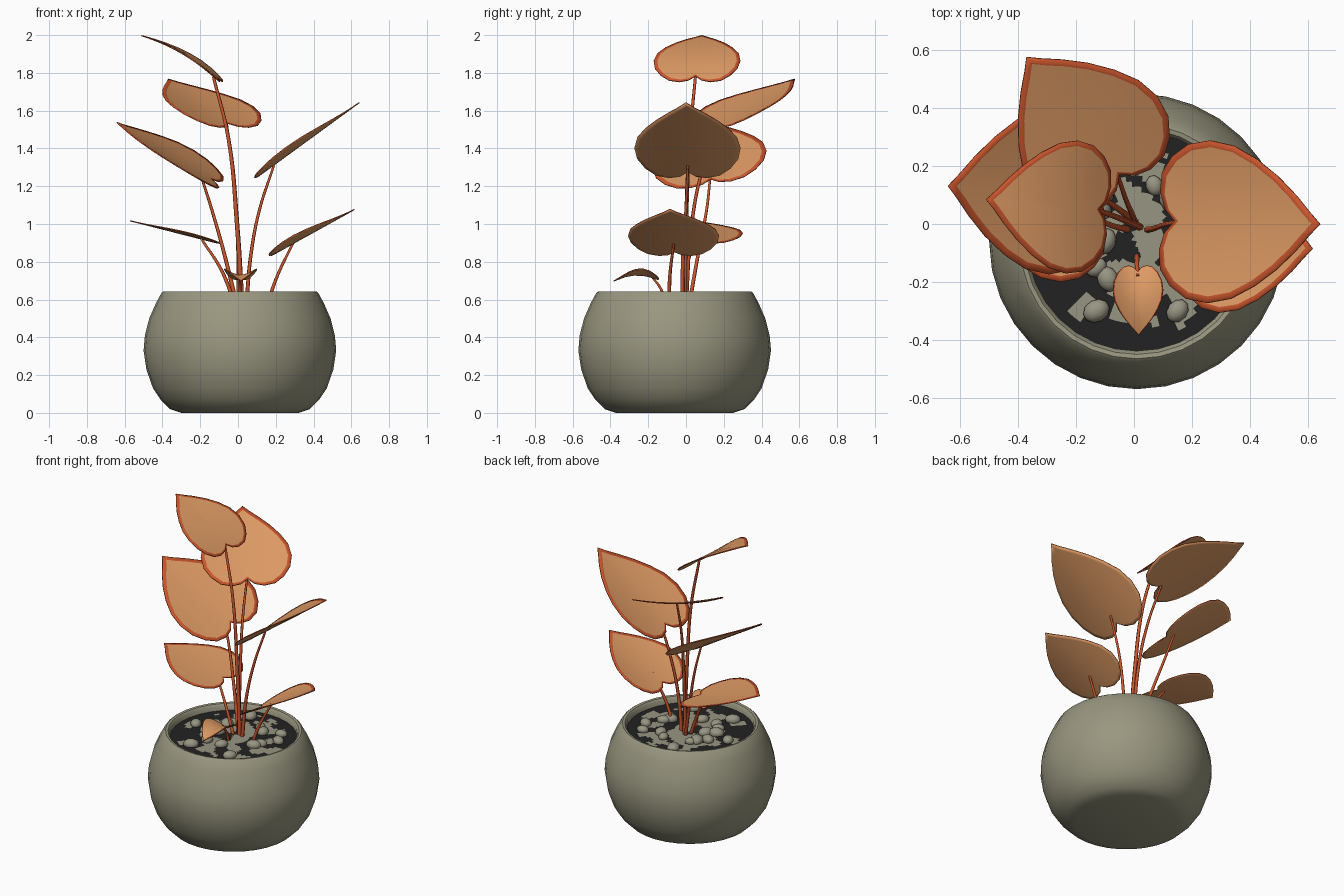
import bpy, bmesh, math, random
from mathutils import Vector, Matrix, noise

if "Cube" in bpy.data.objects:
    bpy.data.objects.remove(bpy.data.objects["Cube"])
random.seed(4)
CENTRE = Vector((0.01, -0.06, 0))


def material(name, r, g, b):
    m = bpy.data.materials.new(name)
    m.use_nodes = True
    m.diffuse_color = (r, g, b, 1)
    bsdf = m.node_tree.nodes["Principled BSDF"]
    bsdf.inputs["Base Color"].default_value = (r, g, b, 1)
    bsdf.inputs["Roughness"].default_value = 0.8
    return m


LEAF = material("pale orange", 0.74, 0.33, 0.13)
EDGE = material("rust red", 0.58, 0.09, 0.025)
CLAY = material("grey green clay", 0.32, 0.31, 0.215)
SOIL = material("black soil", 0.016, 0.016, 0.017)
STONE = material("grey stone", 0.31, 0.30, 0.225)


def finish(name, bm, mats, angle=40):
    mesh = bpy.data.meshes.new(name)
    bm.to_mesh(mesh)
    bm.free()
    for m in mats:
        mesh.materials.append(m)
    ob = bpy.data.objects.new(name, mesh)
    bpy.context.collection.objects.link(ob)
    bpy.ops.object.select_all(action='DESELECT')
    bpy.context.view_layer.objects.active = ob
    ob.select_set(True)
    bpy.ops.object.shade_smooth_by_angle(angle=math.radians(angle))
    return ob


def lathe(profile, segments):
    """Revolve (radius, height) points about the pot axis."""
    bm = bmesh.new()
    verts = [bm.verts.new((r, 0, z)) for r, z in profile]
    edges = [bm.edges.new(p) for p in zip(verts, verts[1:])]
    bmesh.ops.spin(bm, geom=verts + edges, axis=(0, 0, 1), cent=(0, 0, 0),
                   angle=2 * math.pi, steps=segments)
    bmesh.ops.remove_doubles(bm, verts=bm.verts, dist=1e-4)
    bmesh.ops.recalc_face_normals(bm, faces=bm.faces)
    bmesh.ops.translate(bm, verts=bm.verts, vec=CENTRE)
    return bm


# Round pot with a thin rolled lip
pot_profile = [(0, 0), (0.31, 0), (0.37, 0.02), (0.42, 0.07), (0.46, 0.13),
               (0.495, 0.23), (0.51, 0.33), (0.503, 0.41), (0.48, 0.5),
               (0.445, 0.58), (0.415, 0.635), (0.405, 0.643), (0.39, 0.64),
               (0.378, 0.625), (0.378, 0.56), (0, 0.56)]
finish("pot", lathe(pot_profile, 32), [CLAY])

# Soil disc, gravelly in irregular patches
bm = lathe([(i * 0.0189, 0.6) for i in range(21)], 72)
for f in bm.faces:
    if f.normal.z < 0:
        f.normal_flip()
    p = f.calc_center_median() - CENTRE
    n = noise.noise(Vector((p.x, p.y, 0)) * 11)
    r = p.xy.length
    f.material_index = int(n > 0.9 * (r - 0.2) and r < 0.34)
finish("soil", bm, [SOIL, STONE])

# Pebbles resting on the soil
spots = [(-0.1, -0.06), (-0.13, -0.15), (-0.09, -0.19), (-0.13, -0.3),
         (0.15, -0.3), (0.02, -0.2)]
for i in range(18):
    a = i * 2.4
    d = random.uniform(0.16, 0.31)
    p = (CENTRE.x + d * math.cos(a), CENTRE.y + d * math.sin(a))
    if p[1] > -0.12:
        spots.append(p)
bm = bmesh.new()
for x, y in spots:
    size = random.uniform(0.034, 0.05)
    place = (Matrix.Translation((x, y, 0.61))
             @ Matrix.Rotation(random.uniform(0, 6), 4, 'Z')
             @ Matrix.Diagonal((size, size * 0.8, size * 0.65, 1)))
    bmesh.ops.create_icosphere(bm, subdivisions=2, radius=1, matrix=place)
finish("pebbles", bm, [STONE])

# Half outline of a heart leaf: (along, across), notch to tip
HALF = [(0, 0), (-0.07, 0.15), (-0.1, 0.36), (-0.08, 0.6), (0, 0.8),
        (0.12, 0.95), (0.27, 1), (0.43, 0.94), (0.58, 0.78), (0.72, 0.57),
        (0.84, 0.34), (0.93, 0.14), (1, 0)]
OUTLINE = HALF + [(s, -w) for s, w in HALF[-2:0:-1]]


def leaf(name, base, tip, half_width, roll=0, cup=0.12, arch=0.0, band=0.92):
    base, tip = Vector(base), Vector(tip)
    along = tip - base
    side = Vector((0, 0, 1)).cross(along).normalized()
    side.rotate(Matrix.Rotation(math.radians(roll), 3, along))
    up = along.cross(side).normalized()

    def place(s, w):
        lift = cup * half_width * w * w + arch * 4 * s * (1 - s)
        return base + along * s + side * (half_width * w) + up * lift

    bm = bmesh.new()
    rings = []
    for k in (1, band, 0.6, 0.3):
        rings.append([bm.verts.new(place(0.3 + (s - 0.3) * k, w * k))
                      for s, w in OUTLINE])
    middle = bm.verts.new(place(0.3, 0))
    count = len(OUTLINE)
    for i in range(count):
        j = (i + 1) % count
        for n, (a, b) in enumerate(zip(rings, rings[1:])):
            f = bm.faces.new((a[i], a[j], b[j], b[i]))
            f.material_index = int(n == 0)
        bm.faces.new((rings[-1][i], rings[-1][j], middle))
    bm.normal_update()
    if sum((f.normal.dot(up) for f in bm.faces)) < 0:
        bmesh.ops.reverse_faces(bm, faces=bm.faces)
    ob = finish(name, bm, [LEAF, EDGE], 60)
    # Thin blade whose underside has no coloured border
    sol = ob.modifiers.new("thickness", 'SOLIDIFY')
    sol.thickness = 0.006
    sol.offset = -1
    sol.material_offset = -1


def stalk(name, points, radius=0.009):
    cu = bpy.data.curves.new(name, 'CURVE')
    cu.dimensions = '3D'
    cu.bevel_depth = radius
    cu.bevel_resolution = 1
    cu.resolution_u = 6
    cu.use_fill_caps = True
    sp = cu.splines.new('BEZIER')
    sp.bezier_points.add(len(points) - 1)
    for i, (bp, p) in enumerate(zip(sp.bezier_points, points)):
        bp.co = p
        bp.radius = 1.25 - 0.5 * i / (len(points) - 1)
        bp.handle_left_type = bp.handle_right_type = 'AUTO'
    cu.materials.append(EDGE)
    bpy.context.collection.objects.link(bpy.data.objects.new(name, cu))


# Leaves
leaf("top_leaf", (-0.12, 0.05, 1.785), (-0.51, 0.085, 2.0), 0.23, arch=0.025, cup=0.03)
leaf("back_leaf", (-0.05, 0.17, 1.535), (-0.37, 0.575, 1.77), 0.27, cup=0.1)
leaf("upper_left_leaf", (0.14, 0.01, 1.28), (0.64, 0, 1.645), 0.28)
leaf("upper_right_leaf", (-0.14, 0.13, 1.24), (-0.64, 0.13, 1.54), 0.305, roll=-11, cup=0.08)
leaf("lower_right_leaf", (-0.14, 0.05, 0.91), (-0.57, 0.05, 1.02), 0.25, cup=0.06)
leaf("lower_left_leaf", (0.21, -0.06, 0.855), (0.615, -0.085, 1.08), 0.24, cup=0.12)
leaf("young_leaf", (0.013, -0.165, 0.715), (0.016, -0.385, 0.7), 0.084, cup=0.4, arch=0.025, band=0.97)

# Stalks from soil to leaf notch
stalk("top_stalk", [(0.02, -0.01, 0.59), (-0.005, 0, 1.0), (-0.05, 0.02, 1.45), (-0.13, 0.05, 1.78)], 0.011)
stalk("back_stalk", [(0.005, 0.0, 0.59), (-0.005, 0.03, 1.0), (-0.03, 0.09, 1.3), (-0.06, 0.18, 1.535)])
stalk("upper_left_stalk", [(0.045, -0.02, 0.59), (0.07, -0.015, 0.85), (0.115, 0, 1.08), (0.19, 0.01, 1.31)])
stalk("upper_right_stalk", [(-0.01, 0.02, 0.59), (-0.08, 0.07, 0.87), (-0.14, 0.11, 1.08), (-0.2, 0.13, 1.27)])
stalk("lower_right_stalk", [(-0.02, -0.02, 0.59), (-0.09, 0.0, 0.76), (-0.19, 0.05, 0.915)])
stalk("lower_left_stalk", [(0.16, -0.09, 0.59), (0.21, -0.085, 0.73), (0.29, -0.065, 0.895)])
stalk("young_stalk", [(0.01, -0.11, 0.59), (0.01, -0.135, 0.66), (0.013, -0.18, 0.72)], 0.008)
